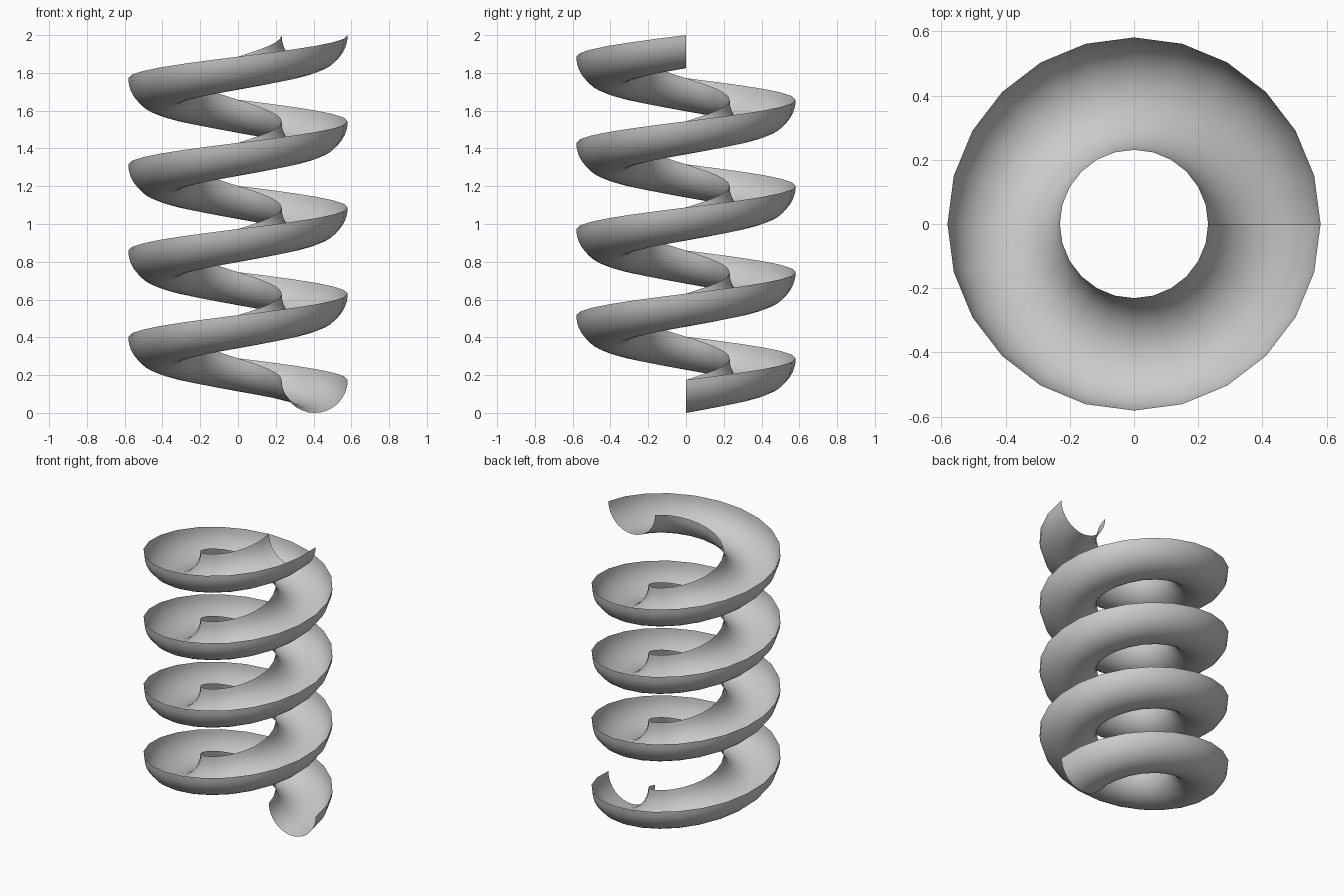
import bpy, bmesh
from math import sin, cos, pi

if "Cube" in bpy.data.objects:
    bpy.data.objects.remove(bpy.data.objects["Cube"])

R, r = 0.406, 0.175            # coil radius, trough radius
TURNS, STEPS, SEG = 4, 24, 16  # turns, steps per turn, trough facets
PITCH = (2 - r) / TURNS

bm = bmesh.new()

# Half-pipe cross-section, repeated up the helix
rings = []
for i in range(TURNS * STEPS + 1):
    a = 2 * pi * i / STEPS
    ring = []
    for j in range(SEG + 1):
        t = pi + pi * j / SEG
        d = R + r * cos(t)
        ring.append(bm.verts.new((d * cos(a), d * sin(a),
                                  r + r * sin(t) + PITCH * i / STEPS)))
    rings.append(ring)

# Skin between neighbouring cross-sections, facing outwards
for p, q in zip(rings, rings[1:]):
    for j in range(SEG):
        f = bm.faces.new((p[j], p[j + 1], q[j + 1], q[j]))
        f.smooth = True

mesh = bpy.data.meshes.new("spiral_trough")
bm.to_mesh(mesh)
bm.free()
obj = bpy.data.objects.new("spiral_trough", mesh)
bpy.context.collection.objects.link(obj)
